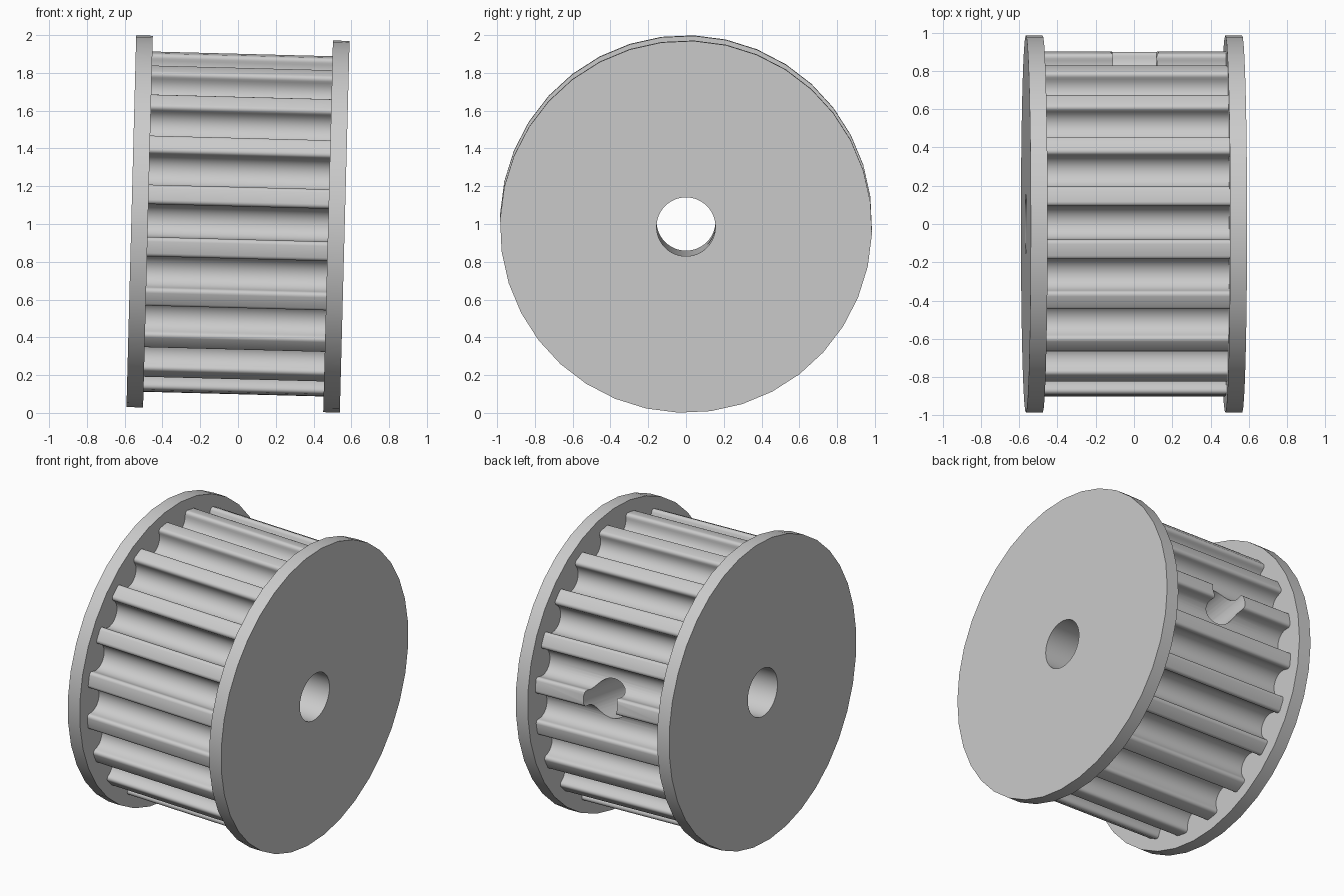
import bpy, bmesh, math
from mathutils import Matrix, Vector

if "Cube" in bpy.data.objects:
    bpy.data.objects.remove(bpy.data.objects["Cube"])

HALF_WIDTH, FLANGE_THICK = 0.565, 0.088
FLANGE_R, DRUM_R, BORE_R, SCREW_R = 0.985, 0.907, 0.156, 0.125
TEETH = 20
GROOVE_PHASE = math.radians(0.4)
SCREW_ANGLE = math.radians(171.4)
TILT = Matrix.Translation((0, 0, 1)) @ Matrix.Rotation(math.radians(1.5), 4, "Y")

grey = bpy.data.materials.new("light_grey")
grey.use_nodes = True
colour = (0.6, 0.6, 0.6, 1)
grey.diffuse_color = colour
grey.node_tree.nodes["Principled BSDF"].inputs["Base Color"].default_value = colour


def direction(a):
    """Radial direction, turning from the front up over the top."""
    return Vector((0, -math.cos(a), math.sin(a)))


def prism(name, outline, x0, x1):
    """Extrude a closed outline in the yz plane from x0 to x1."""
    bm = bmesh.new()
    base = bm.faces.new([bm.verts.new((x0, p.y, p.z)) for p in outline])
    grown = bmesh.ops.extrude_face_region(bm, geom=[base])["geom"]
    verts = [g for g in grown if isinstance(g, bmesh.types.BMVert)]
    bmesh.ops.translate(bm, verts=verts, vec=(x1 - x0, 0, 0))
    bmesh.ops.recalc_face_normals(bm, faces=bm.faces)
    mesh = bpy.data.meshes.new(name)
    bm.to_mesh(mesh)
    bm.free()
    mesh.materials.append(grey)
    obj = bpy.data.objects.new(name, mesh)
    bpy.context.collection.objects.link(obj)
    return obj


def circle(radius, sides, start=0.0):
    return [direction(start + math.tau * i / sides) * radius for i in range(sides)]


def activate(obj):
    bpy.ops.object.select_all(action="DESELECT")
    obj.select_set(True)
    bpy.context.view_layer.objects.active = obj


def cut(obj, cutter):
    mod = obj.modifiers.new("cut", "BOOLEAN")
    mod.operation, mod.solver, mod.object = "DIFFERENCE", "EXACT", cutter
    activate(obj)
    bpy.ops.object.modifier_apply(modifier=mod.name)


# Half of one groove as (sideways, depth): rounded lip, then round bottom
lip, floor_y, floor_r, half = 0.024, 0.035, 0.09, 0.087
side = []
for i in range(5):
    a = math.pi / 2 * i / 4
    side.append((half + lip - lip * math.sin(a), lip - lip * math.cos(a)))
for i in range(8):
    a = math.pi / 2 * i / 8
    side.append((half * math.cos(a), floor_y + floor_r * math.sin(a)))
groove = [(-t, d) for t, d in side] + [(0, floor_y + floor_r)] + side[::-1]

# Toothed drum
outline = []
for k in range(TEETH):
    a = GROOVE_PHASE + math.tau * k / TEETH
    out, along = direction(a), direction(a + math.pi / 2)
    for t, d in groove:
        outline.append(out * (math.sqrt(DRUM_R ** 2 - t * t) - d) + along * t)
inner = HALF_WIDTH - FLANGE_THICK
drum = prism("toothed_drum", outline, -inner, inner)

# Flanges on both ends
rim = circle(FLANGE_R, 36, math.radians(2.4))
right_flange = prism("right_flange", rim, -HALF_WIDTH, -inner)
left_flange = prism("left_flange", rim, inner, HALF_WIDTH)

# Cutters for the shaft bore and the radial screw hole
bore = prism("bore_cutter", circle(BORE_R, 48), -1, 1)
screw = prism("screw_cutter", circle(SCREW_R, 40), 0, 1.2)
screw.data.transform(direction(SCREW_ANGLE).to_track_quat("X", "Z").to_matrix().to_4x4())

bpy.context.view_layer.update()
parts = (drum, right_flange, left_flange)
for part in parts:
    cut(part, bore)
cut(drum, screw)
for helper in (bore, screw):
    bpy.data.objects.remove(helper)

# Lean the whole wheel slightly and shade it
for part in parts:
    part.data.transform(TILT)
    activate(part)
    bpy.ops.object.shade_smooth_by_angle(angle=math.radians(35))
